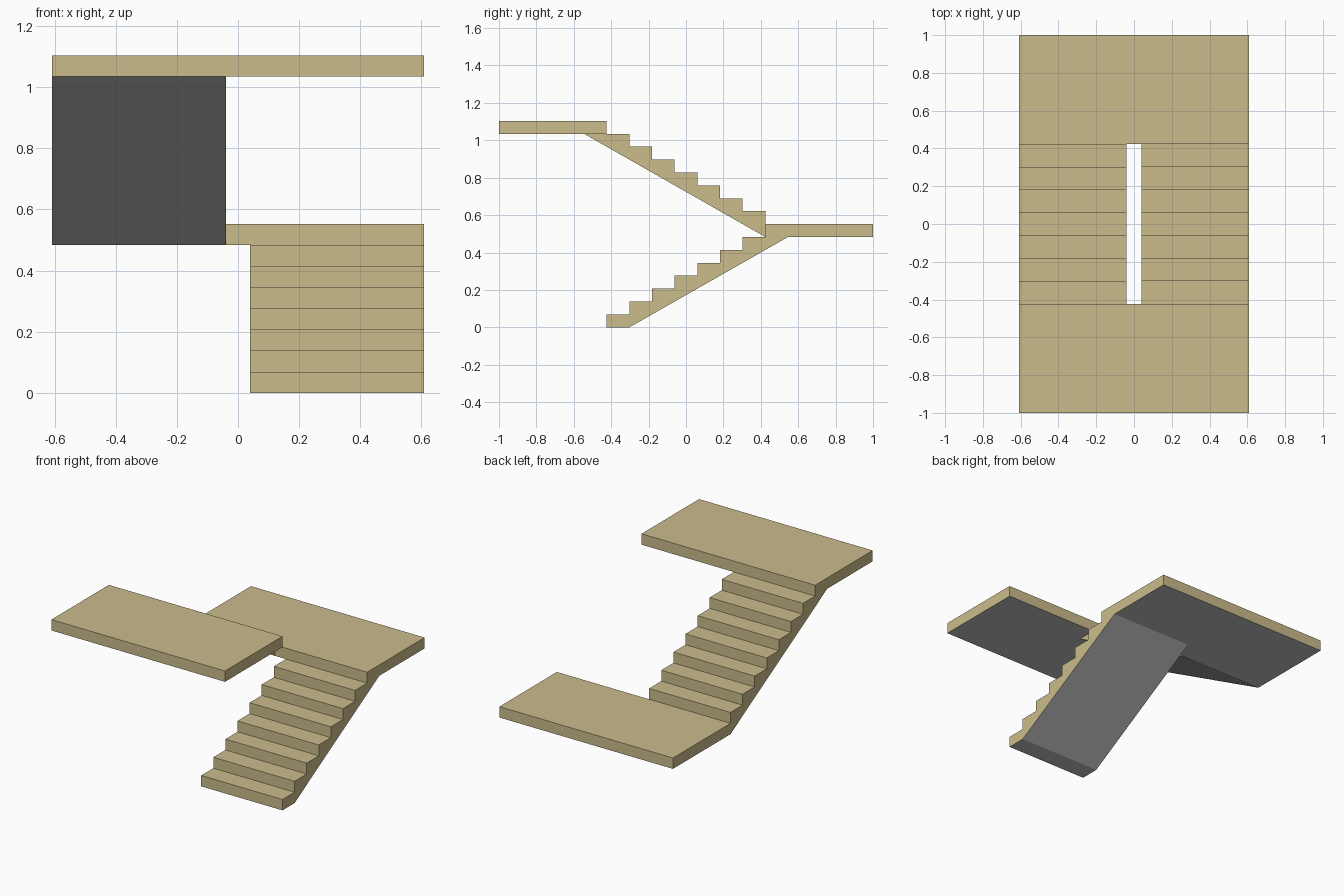
import bpy, bmesh

if "Cube" in bpy.data.objects:
    bpy.data.objects.remove(bpy.data.objects["Cube"])

RISE, TREAD = 0.069, 0.1212      # one step
HALF = 3.5 * TREAD               # half the flight's run
W, GAP = 0.609, 0.039            # half width, half stairwell gap


def material(name, rgb):
    m = bpy.data.materials.new(name)
    m.diffuse_color = (*rgb, 1)
    m.use_nodes = True
    m.node_tree.nodes["Principled BSDF"].inputs["Base Color"].default_value = m.diffuse_color
    return m


TAN = material("tan stone", (0.597, 0.503, 0.262))
GREY = material("grey underside", (0.53, 0.53, 0.53))


def extrude_profile(name, pts, x0, x1):
    """Extrude a (y, z) outline along x; faces looking down become grey."""
    bm = bmesh.new()
    face = bm.faces.new([bm.verts.new((x0, y, z)) for y, z in pts])
    ext = bmesh.ops.extrude_face_region(bm, geom=[face])
    moved = [v for v in ext["geom"] if isinstance(v, bmesh.types.BMVert)]
    bmesh.ops.translate(bm, verts=moved, vec=(x1 - x0, 0, 0))
    bmesh.ops.recalc_face_normals(bm, faces=bm.faces)
    bm.normal_update()
    for f in bm.faces:
        f.material_index = 1 if f.normal.z < -0.3 else 0
    me = bpy.data.meshes.new(name)
    bm.to_mesh(me)
    bm.free()
    me.materials.append(TAN)
    me.materials.append(GREY)
    ob = bpy.data.objects.new(name, me)
    bpy.context.collection.objects.link(ob)
    return ob


def steps(z0, d):
    """Zigzag of seven steps climbing along direction d in y."""
    pts = []
    for i in range(7):
        y, z = -HALF + i * TREAD, z0 + (i + 1) * RISE
        pts += [(d * y, z), (d * (y + TREAD), z)]
    return pts


# lower flight, climbing to the back, with a flat foot on the ground
extrude_profile("lower_flight",
                [(-HALF, 0)] + steps(0, 1)
                + [(HALF + TREAD, 7 * RISE), (-HALF + TREAD, 0)], GAP, W)

# upper flight, climbing to the front, starting at the landing's underside
extrude_profile("upper_flight",
                [(HALF, 7 * RISE)] + steps(8 * RISE, -1)
                + [(-HALF - TREAD, 15 * RISE)], -W, -GAP)

# half landing at the back and top landing at the front
for name, n, d in (("half_landing", 7, 1), ("top_landing", 15, -1)):
    z0, z1 = n * RISE, (n + 1) * RISE
    extrude_profile(name, [(d * HALF, z0), (d, z0), (d, z1), (d * HALF, z1)], -W, W)
